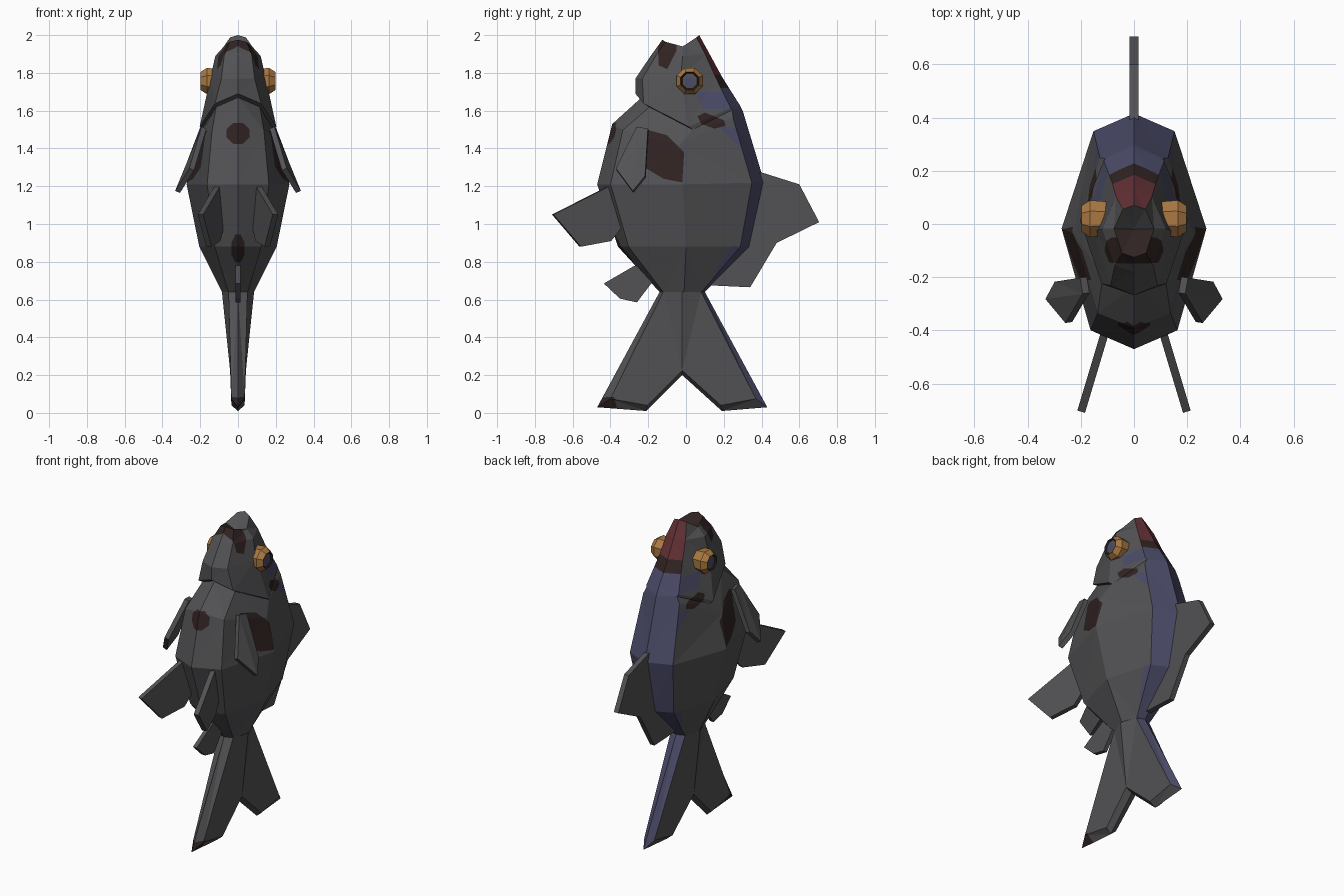
import bpy, bmesh, math
from mathutils import Vector

if "Cube" in bpy.data.objects:
    bpy.data.objects.remove(bpy.data.objects["Cube"])


def mat(name, rgb):
    m = bpy.data.materials.new(name)
    m.diffuse_color = (*rgb, 1)
    m.use_nodes = True
    m.node_tree.nodes["Principled BSDF"].inputs["Base Color"].default_value = m.diffuse_color
    return m


GREY, BLUE, BROWN, RED, GOLD, BLACK = range(6)
MATS = [mat("slate grey", (.085, .085, .09)), mat("dusk blue", (.07, .07, .14)),
        mat("dark brown", (.03, .017, .016)), mat("deep red", (.125, .03, .037)),
        mat("eye gold", (.40, .19, .055)), mat("pupil black", (.012, .012, .016))]


def finish(name, bm, mirror=False):
    """Turn a bmesh into a flat-shaded object, mirrored across x if asked."""
    me = bpy.data.meshes.new(name)
    bm.to_mesh(me)
    bm.free()
    for m in MATS:
        me.materials.append(m)
    ob = bpy.data.objects.new(name, me)
    bpy.context.collection.objects.link(ob)
    if mirror:
        ob.modifiers.new("Mirror", 'MIRROR').use_axis[0] = True
    return ob


def orient(bm):
    """Outward normals; the face furthest out in x must point to +x."""
    bmesh.ops.recalc_face_normals(bm, faces=bm.faces[:])
    far = max(bm.faces, key=lambda f: f.calc_center_median().x)
    if far.normal.x < 0:
        bmesh.ops.reverse_faces(bm, faces=bm.faces[:])
    bm.normal_update()


def inside(p, poly):
    hit = False
    for (a, b), (c, d) in zip(poly, poly[1:] + poly[:1]):
        if (b > p[1]) != (d > p[1]) and p[0] < (c - a) * (p[1] - b) / (d - b) + a:
            hit = not hit
    return hit


def paint(bm, poly, index, axis=1, test=lambda f: True):
    """Cut a polygon, projected on (axis, z), into the faces and colour it."""
    lo = [min(p[i] for p in poly) for i in (0, 1)]
    hi = [max(p[i] for p in poly) for i in (0, 1)]

    def near(f):
        return test(f) and all(
            max(v.co[k] for v in f.verts) >= lo[i] and min(v.co[k] for v in f.verts) <= hi[i]
            for i, k in enumerate((axis, 2)))
    for (a, b), (c, d) in zip(poly, poly[1:] + poly[:1]):
        faces = [f for f in bm.faces if near(f)]
        geom = list({e for f in faces for e in f.edges} | {v for f in faces for v in f.verts}) + faces
        co, no = Vector((0, 0, b)), Vector((0, 0, c - a))
        co[axis], no[axis] = a, b - d
        bmesh.ops.bisect_plane(bm, geom=geom, dist=1e-5, plane_co=co, plane_no=no)
    bm.normal_update()
    for f in bm.faces:
        c = f.calc_center_median()
        if test(f) and inside((c[axis], c.z), poly):
            f.material_index = index


def ellipse(cz, rx, rz):
    return [(rx * math.cos(i * math.pi / 4 + .39), cz + rz * math.sin(i * math.pi / 4 + .39))
            for i in range(8)]


# Body: half octagonal rings (z belly, z side, z back, half width, y belly, y back)
RINGS = [(.64, .64, .64, .085, -.14, .10),
         (.88, .88, .88, .205, -.36, .34),
         (1.21, 1.21, 1.22, .272, -.47, .415),
         (1.53, 1.42, 1.60, .228, -.39, .30),
         (1.67, 1.50, 1.63, .193, -.235, .285),   # behind the gill cover
         (1.69, 1.515, 1.64, .203, -.268, .278),  # gill cover edge
         (1.77, 1.77, 1.78, .147, -.268, .19),
         (1.90, 1.89, 1.90, .12, -.18, .125),
         (1.975, 1.94, 2.0, .075, -.125, .07)]
bm = bmesh.new()
rows = []
for zb, zs, zk, w, yb, yk in RINGS:
    d = yk - yb
    pts = [(0, yb, zb), (.6 * w, yb + .08 * d, .7 * zb + .3 * zs), (w, (yb + yk) / 2 + .01, zs),
           (.56 * w, yk - .075 * d, .8 * zk + .2 * zs), (0, yk, zk)]
    rows.append([bm.verts.new(p) for p in pts])
for lo, hi in zip(rows, rows[1:]):
    for i in range(4):
        bm.faces.new((lo[i], lo[i + 1], hi[i + 1], hi[i]))
throat = bm.verts.new((0, -.02, 1.91))            # open mouth notch
mouth = [bm.faces.new((rows[-1][i], rows[-1][i + 1], throat)) for i in range(4)]
for f in mouth[:2]:
    f.material_index = BROWN
bmesh.ops.triangulate(bm, faces=bm.faces[:])
orient(bm)

# Body colours: blue back, red and brown snout, blotches
back = lambda f: f.normal.y > .55
side = lambda f: f.normal.x > .3 and f.normal.y < .55
front = lambda f: f.normal.y < -.3
for f in bm.faces:
    if back(f) and f.calc_center_median().z < 1.98:
        f.material_index = BLUE
paint(bm, [(-.3, 1.79), (.3, 1.79), (.3, 1.72), (-.3, 1.72)], BROWN, 0, back)
paint(bm, [(-.3, 2.02), (.3, 2.02), (.3, 1.79), (-.3, 1.79)], RED, 0, back)
paint(bm, [(.05, 1.70), (.23, 1.70), (.25, 1.61), (.09, 1.61)], BLUE, 1, side)
paint(bm, [(.17, 1.52), (.33, 1.50), (.31, 1.38)], BLUE, 1, side)
paint(bm, [(.12, .66), (.16, .76), (.25, .89), (.33, .88)], BLUE, 1, side)
paint(bm, [(.06, 1.57), (.10, 1.59), (.20, 1.55), (.21, 1.52), (.15, 1.505), (.08, 1.53)], BROWN, 1, side)
paint(bm, [(-.21, 1.50), (-.10, 1.47), (-.01, 1.38), (-.02, 1.22), (-.12, 1.24), (-.22, 1.30)],
      BROWN, 1, side)
paint(bm, [(-.15, 1.99), (-.05, 1.99), (-.05, 1.92), (-.10, 1.82), (-.145, 1.84)], BROWN)
paint(bm, ellipse(1.48, .065, .06), BROWN, 0, front)
paint(bm, ellipse(.87, .038, .08), BROWN, 0, front)
finish("body", bm, True)

# Tail: forked outline with a bevelled rim, one half mirrored
OUTER = [(-.14, .64), (-.47, .03), (-.21, .01), (-.02, .20), (.19, .01), (.43, .03), (.10, .64)]
INNER = [(.05, -.12, .64), (.035, -.40, .075), (.035, -.205, .04), (.042, -.02, .225),
         (.035, .185, .04), (.035, .37, .075), (.05, .08, .64)]
bm = bmesh.new()
o = [bm.verts.new((0, *p)) for p in OUTER]
n = [bm.verts.new(p) for p in INNER]
root = bm.verts.new((.085, -.02, .64))
for i in range(6):
    bm.faces.new((o[i], o[i + 1], n[i + 1], n[i]))
for q in ((n[0], n[1], n[2], n[3]), (n[3], n[4], n[5], n[6]), (n[0], n[3], root), (root, n[3], n[6])):
    bm.faces.new(q)
bmesh.ops.triangulate(bm, faces=bm.faces[:])
orient(bm)
for f in bm.faces:
    c = f.calc_center_median()
    if c.y > .1 and c.z > .2 and f.normal.y > .5:
        f.material_index = BLUE
paint(bm, [(-.48, .0), (-.48, .08), (-.38, .085), (-.36, .0)], BROWN)
finish("tail", bm, True)


# Fins: flat outlines thickened evenly
def fin(name, pts, thick, mirror=False):
    bm = bmesh.new()
    pts = [Vector(p) for p in pts]
    f = bm.faces.new([bm.verts.new(p) for p in pts])
    f.normal_update()
    shift = f.normal * thick / 2
    low = [bm.verts.new(p - shift) for p in pts]
    for v in f.verts:
        v.co += shift
    top = list(f.verts)
    bm.faces.new(low[::-1])
    for i in range(len(top)):
        j = (i + 1) % len(top)
        bm.faces.new((top[i], low[i], low[j], top[j]))
    bmesh.ops.triangulate(bm, faces=bm.faces[:])
    bmesh.ops.recalc_face_normals(bm, faces=bm.faces[:])
    finish(name, bm, mirror)


fin("dorsal_fin", [(0, y, z) for y, z in
    ((.36, 1.28), (.41, 1.27), (.60, 1.21), (.705, 1.01), (.48, .90), (.34, .665), (.13, .675),
     (.08, .70), (.28, .92))], .032)
fin("anal_fin", [(0, y, z) for y, z in
    ((-.22, .80), (-.28, .775), (-.435, .685), (-.35, .605), (-.26, .585), (-.18, .69), (-.12, .70))], .026)
fin("pelvic_fins", [(.11 + .3 * (-.41 - y), y, z) for y, z in
    ((-.34, 1.20), (-.41, 1.20), (-.705, 1.05), (-.56, .88), (-.40, .91), (-.33, 1.0))], .03, True)
fin("pectoral_fins", [(.18, -.26, 1.51), (.19, -.20, 1.50), (.285, -.215, 1.25),
                      (.32, -.28, 1.17), (.245, -.37, 1.29)], .028, True)

# Eyes: eight-sided gold rims around a dark pupil
EYE = [(.09, .068), (.165, .075), (.198, .052), (.188, .042), (.190, .024), (.190, .002)]
bm = bmesh.new()
loops = [[bm.verts.new((x, .02 + r * math.cos((i + .5) * math.pi / 4),
                        1.757 + r * math.sin((i + .5) * math.pi / 4))) for i in range(8)] for x, r in EYE]
for a, b, m in zip(loops, loops[1:], (GOLD, GOLD, BLACK, GREY, BLUE)):
    for i in range(8):
        bm.faces.new((a[i], a[i - 1], b[i - 1], b[i])).material_index = m
bm.faces.new(loops[-1]).material_index = BLUE
orient(bm)
finish("eyes", bm, True)
